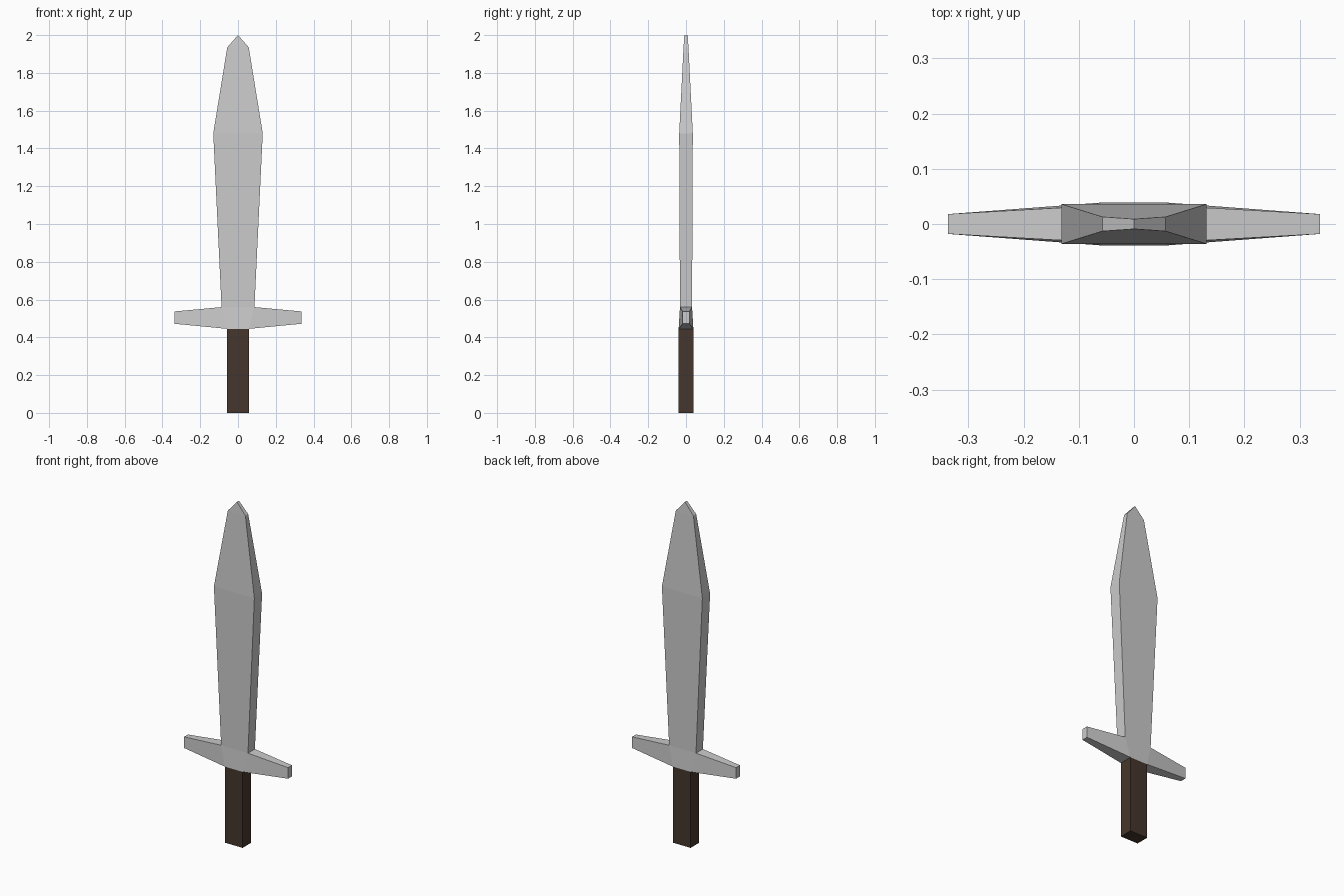
import bpy, bmesh

if "Cube" in bpy.data.objects:
    bpy.data.objects.remove(bpy.data.objects["Cube"])


def loft(name, sections, cap_bottom=False, cap_top=False, arm=None):
    """Join rectangles (half_x, half_y, z); arm pulls both x sides out to (x, half_y, z0, z1)."""
    bm = bmesh.new()
    rings = [[bm.verts.new((sx * hx, sy * hy, z))
              for sx, sy in ((-1, -1), (1, -1), (1, 1), (-1, 1))]
             for hx, hy, z in sections]
    sides = []
    for a, b in zip(rings, rings[1:]):
        for i in range(4):
            j = (i + 1) % 4
            f = bm.faces.new((a[i], a[j], b[j], b[i]))
            if i % 2:
                sides.append(f)
    if cap_bottom:
        bm.faces.new(rings[0][::-1])
    if cap_top:
        bm.faces.new(rings[-1])
    if arm:
        x, hy, z0, z1 = arm
        mid = (sections[0][2] + sections[-1][2]) / 2
        for f in bmesh.ops.extrude_discrete_faces(bm, faces=sides)["faces"]:
            for v in f.verts:
                v.co = (x if v.co.x > 0 else -x,
                        hy if v.co.y > 0 else -hy,
                        z1 if v.co.z > mid else z0)
    bmesh.ops.remove_doubles(bm, verts=bm.verts, dist=1e-5)
    bmesh.ops.recalc_face_normals(bm, faces=bm.faces)
    mesh = bpy.data.meshes.new(name)
    bm.to_mesh(mesh)
    bm.free()
    obj = bpy.data.objects.new(name, mesh)
    bpy.context.collection.objects.link(obj)
    return obj


# Leaf-shaped blade, closing to a short ridge at the tip
loft("blade", [(0.087, 0.032, 0.56), (0.131, 0.036, 1.48),
               (0.057, 0.013, 1.935), (0, 0.009, 2.0)])

# Crossguard: tapered block with two arms
loft("crossguard", [(0.057, 0.039, 0.445), (0.087, 0.032, 0.56)],
     arm=(0.337, 0.018, 0.472, 0.537))

# Wooden grip
grip = loft("grip", [(0.057, 0.039, 0), (0.057, 0.039, 0.445)], cap_bottom=True)
wood = bpy.data.materials.new("dark_wood")
wood.diffuse_color = (0.06, 0.037, 0.025, 1)
wood.use_nodes = True
wood.node_tree.nodes["Principled BSDF"].inputs["Base Color"].default_value = wood.diffuse_color
grip.data.materials.append(wood)
